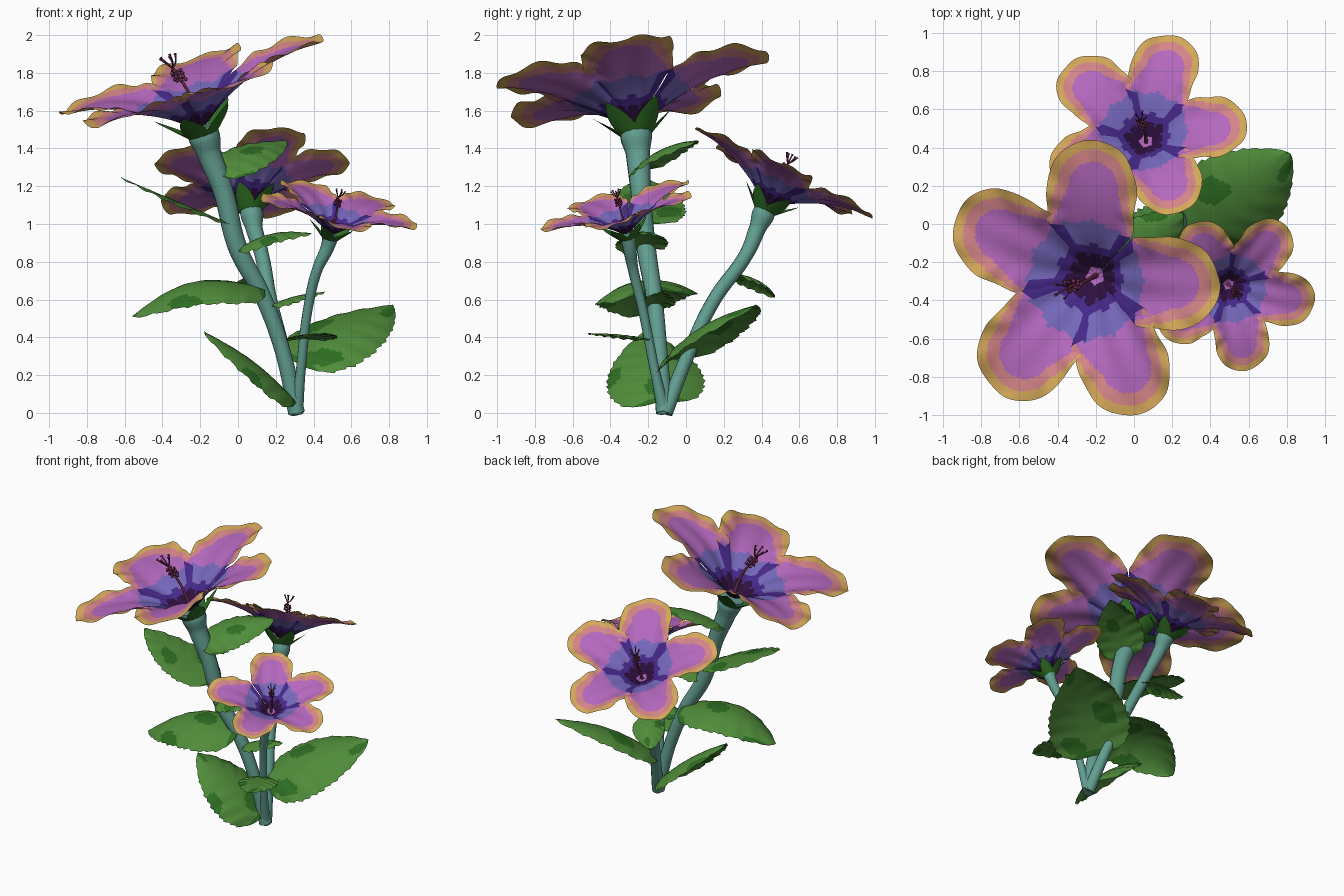
import bpy, bmesh, math
from mathutils import Vector, Matrix

if "Cube" in bpy.data.objects:
    bpy.data.objects.remove(bpy.data.objects["Cube"])

# ---------- colours ----------
def lin(c):
    c /= 255
    return c / 12.92 if c <= 0.04045 else ((c + 0.055) / 1.055) ** 2.4

def mat(name, r, g, b):
    m = bpy.data.materials.new(name)
    m.diffuse_color = (lin(r), lin(g), lin(b), 1)
    m.use_nodes = True
    m.node_tree.nodes["Principled BSDF"].inputs["Base Color"].default_value = m.diffuse_color
    return m

STEM = mat("stem teal", 98, 158, 144)
LEAF = mat("leaf green", 80, 140, 58)
DARK_LEAF = mat("deep leaf green", 46, 110, 34)
GOLD = mat("petal gold", 212, 168, 90)
SALMON = mat("petal salmon", 212, 132, 136)
PURPLE = mat("petal purple", 180, 104, 190)
BLUE = mat("petal periwinkle", 118, 104, 188)
INDIGO = mat("petal indigo", 70, 40, 138)
BLACK = mat("throat dark violet", 46, 16, 62)
PLUM = mat("stamen plum", 110, 46, 80)

# ---------- helpers ----------
def add(name, mesh, mats):
    ob = bpy.data.objects.new(name, mesh)
    bpy.context.collection.objects.link(ob)
    for m in mats:
        mesh.materials.append(m)
    for p in mesh.polygons:
        p.use_smooth = True
    return ob

def sheet(bm, n, m, point, rule, closed=False):
    """Grid of points point(t, v), coloured by rule(t, v) at face centres."""
    cols = m if closed else m + 1
    g = [[bm.verts.new(point(i / n, j / m)) for j in range(cols)] for i in range(n + 1)]
    for i in range(n):
        for j in range(m):
            k = (j + 1) % cols
            f = bm.faces.new((g[i][j], g[i + 1][j], g[i + 1][k], g[i][k]))
            f.material_index = rule((i + .5) / n, (j + .5) / m)

def finish(bm, name, mats):
    bmesh.ops.remove_doubles(bm, verts=bm.verts, dist=0.0002)
    me = bpy.data.meshes.new(name)
    bm.to_mesh(me)
    bm.free()
    return add(name, me, mats)

def tube(name, paths, material, sides=4):
    """Round tubes through (x, y, z, radius) points."""
    cu = bpy.data.curves.new(name, 'CURVE')
    cu.dimensions, cu.bevel_depth = '3D', 1
    cu.bevel_resolution, cu.resolution_u, cu.use_fill_caps = sides, 8, True
    cu.materials.append(material)
    for path in paths:
        sp = cu.splines.new('BEZIER')
        sp.bezier_points.add(len(path) - 1)
        for bp, p in zip(sp.bezier_points, path):
            bp.co, bp.radius = p[:3], p[3]
            bp.handle_left_type = bp.handle_right_type = 'AUTO'
    tmp = bpy.data.objects.new(name + " path", cu)
    bpy.context.collection.objects.link(tmp)
    dg = bpy.context.evaluated_depsgraph_get()
    me = bpy.data.meshes.new_from_object(tmp.evaluated_get(dg))
    bpy.data.objects.remove(tmp)
    return add(name, me, [] if len(me.materials) else [material])

# ---------- petals ----------
CAP, LEN, WID = .66, .34, .325          # rounded petal end, as fractions of the radius

def half_width(x):
    if x > CAP:
        return WID * math.sqrt(max(0, 1 - ((x - CAP) / LEN) ** 2))
    return min(x * .84, WID - .05 * (CAP - x))

def petal_x(t):
    return math.sin(t * math.pi / 2)

def petal_colour(t, s):
    x, v = petal_x(t), 2 * s - 1
    y = v * half_width(x)
    q = math.hypot(max(0, x - CAP) / LEN, y / WID)
    low = max(0, CAP - x)
    if x < .06: return 2
    if x < .16 + .01 * math.cos(v * 9): return 5
    if x < .23 + .015 * math.cos(v * 7) or (abs(v) > .68 and x < .36): return 4
    if x < .41 - .10 * v * v + .012 * math.cos(v * 9): return 3
    if q > .80 + .55 * low: return 0
    if q > .55 + 1.0 * low: return 1
    return 2

def petal(bm, angle, R, frame, k):
    rot = frame @ Matrix.Rotation(math.radians(angle), 4, 'Z')
    def point(t, s):
        x, v = petal_x(t), 2 * s - 1
        y = v * half_width(x)
        z = max(.04, .36 * (1 - (1 - x) ** 2.6))
        edge = max(0, math.hypot(max(0, x - CAP) / LEN, y / WID) - .5)
        z += .03 * edge * math.sin(9 * math.atan2(y, x - .5) + k * 2)       # ruffled rim
        z += .018 * math.cos(v * 8) * min(1, x * 2) * (1 - x)               # soft folds
        z += .09 * v * v * min(1, x / .4) * math.sqrt(1 - min(1, x))        # cupped sides
        return rot @ Vector((x * R, y * R, z * R))
    sheet(bm, 56, 36, point, petal_colour)

# ---------- flower ----------
def flower(label, base, normal, R, angles, lean=0.0):
    n = Vector(normal).normalized()
    ax = (Vector((1, 0, 0)) - n * n.x).normalized()
    frame = Matrix.Translation(base) @ Matrix((ax, n.cross(ax), n)).transposed().to_4x4()
    bm = bmesh.new()
    for k, a in enumerate(angles):
        petal(bm, a, R, frame, k)
    finish(bm, label + " petals", [GOLD, SALMON, PURPLE, BLUE, INDIGO, BLACK])

    # calyx: cup with five pointed sepals
    def sepal(t, s):
        saw = abs((s * 5) % 1 - .5) * 2
        d = t * (.08 + .24 * (1 - saw))
        a = s * math.tau
        r = .10 + d * .62
        return frame @ Vector((r * R * math.cos(a), r * R * math.sin(a), (-.03 + d * .62) * R))
    bm = bmesh.new()
    sheet(bm, 5, 50, sepal, lambda t, s: 0, closed=True)
    finish(bm, label + " calyx", [DARK_LEAF])

    # stamen column, pollen cluster and five stigma branches
    def P(x, y, z, r):
        x += lean * z * z * 3
        y += lean * z * z * 1.2
        return (*(frame @ Vector((x * R, y * R, z * R * .92))), r * R)
    paths = [[P(0, 0, .04, .02), P(.012, 0, .3, .012), P(-.01, 0, .54, .011)]]
    for k in range(5):
        a = k * math.tau / 5
        c, s = math.cos(a), math.sin(a)
        paths.append([P(-.01, 0, .53, .006), P(.03 * c, .03 * s, .57, .006),
                      P(.055 * c, .055 * s, .62, .007), P(.06 * c, .06 * s, .635, .012)])
    tube(label + " stamen", paths, PLUM, 2)
    bm = bmesh.new()
    for k in range(16):
        a = k * 2.4
        c = Vector(P(.034 * math.cos(a), .034 * math.sin(a), .42 + .1 * k / 16, 0)[:3])
        bmesh.ops.create_icosphere(bm, subdivisions=1, radius=.016 * R, matrix=Matrix.Translation(c))
    finish(bm, label + " pollen", [PLUM])

flower("large flower", (-.19, -.265, 1.49), (-.32, -.15, 1), .76, [2, 83, 153, 231, 299], -.06)
flower("back flower", (.065, .42, 1.08), (-.11, .5, 1), .55, [-4, 71, 138, 213, 292])
flower("small flower", (.49, -.31, .935), (.215, -.26, 1), .44, [-12, 54, 124, 206, 279])

# ---------- stems ----------
tube("large stem", [[(.31, -.115, 0, .045), (.235, -.14, .33, .042), (.13, -.17, .62, .045),
     (0, -.21, .87, .052), (-.08, -.24, 1.18, .055), (-.155, -.255, 1.38, .066),
     (-.175, -.262, 1.45, .085), (-.195, -.267, 1.51, .085)]], STEM)
tube("back stem", [[(.31, -.11, 0, .04), (.24, .02, .33, .036), (.17, .15, .6, .037),
     (.125, .32, .84, .038), (.085, .38, .98, .045), (.075, .405, 1.04, .06),
     (.065, .425, 1.09, .058)]], STEM)
tube("small stem", [[(.31, -.115, 0, .035), (.33, -.16, .2, .026), (.37, -.23, .55, .025),
     (.42, -.28, .76, .028), (.475, -.3, .88, .036), (.49, -.31, .94, .044)]], STEM)

# ---------- leaves ----------
def leaf(name, base, tip, width, hint=(0, 0, 1), arch=.08, seed=0, droop=.35):
    base, tip = Vector(base), Vector(tip)
    axis = tip - base
    side = Vector(hint).cross(axis).normalized()
    up = axis.normalized().cross(side)
    L = axis.length
    def point(t, s):
        v = 2 * s - 1
        w = width * 1.13 * t ** .45 * (1 - t) ** .8
        if abs(v) > .95:
            w *= 1 + .07 * ((t * 14) % 1 - .5)                             # toothed edge
        h = arch * L * math.sin(math.pi * t) - droop * w * v * v            # arch, drooping sides
        h += .03 * w * abs(v) + .004 * abs(v) * math.sin(t * 38 - abs(v) * 6)
        return base + axis * t + side * (v * w) + up * h
    def rule(t, s):
        v = 2 * s - 1
        return int(math.sin(t * 8 + seed + v) * math.cos(v * 3.2 + seed * 1.7) > .6 or t < .05)
    bm = bmesh.new()
    sheet(bm, 56, 20, point, rule)
    finish(bm, name, [LEAF, DARK_LEAF])

leaf("bottom left leaf", (.31, -.13, .06), (-.18, -.22, .43), .52, (0, -.12, 1), .05, 0)
leaf("right leaf", (.28, -.08, .28), (.82, .37, .57), .56, (.15, -.2, 1), .07, 1)
leaf("middle left leaf", (.14, -.18, .66), (-.56, -.26, .51), .54, (0, -.1, 1), .15, 2, .4)
leaf("upper left leaf", (-.04, -.22, 1.0), (-.62, -.22, 1.245), .44, (0, 0, 1), 0, 3, .12)
leaf("upper right leaf", (-.14, -.26, 1.28), (.26, .06, 1.44), .33, (.12, -.25, 1), .08, 4, .35)
leaf("middle right leaf", (0, -.22, .87), (.39, -.26, .95), .28, (0, -.1, 1), .1, 5)
leaf("inner leaf", (.17, -.17, .57), (.46, -.13, .64), .2, (0, 0, 1), .05, 6)
leaf("front leaf", (.35, -.2, .39), (.46, -.52, .42), .27, (0, 0, 1), .03, 7, .15)
leaf("back leaf", (.14, .26, .74), (-.04, .47, .61), .22, (0, .1, 1), .08, 8)
